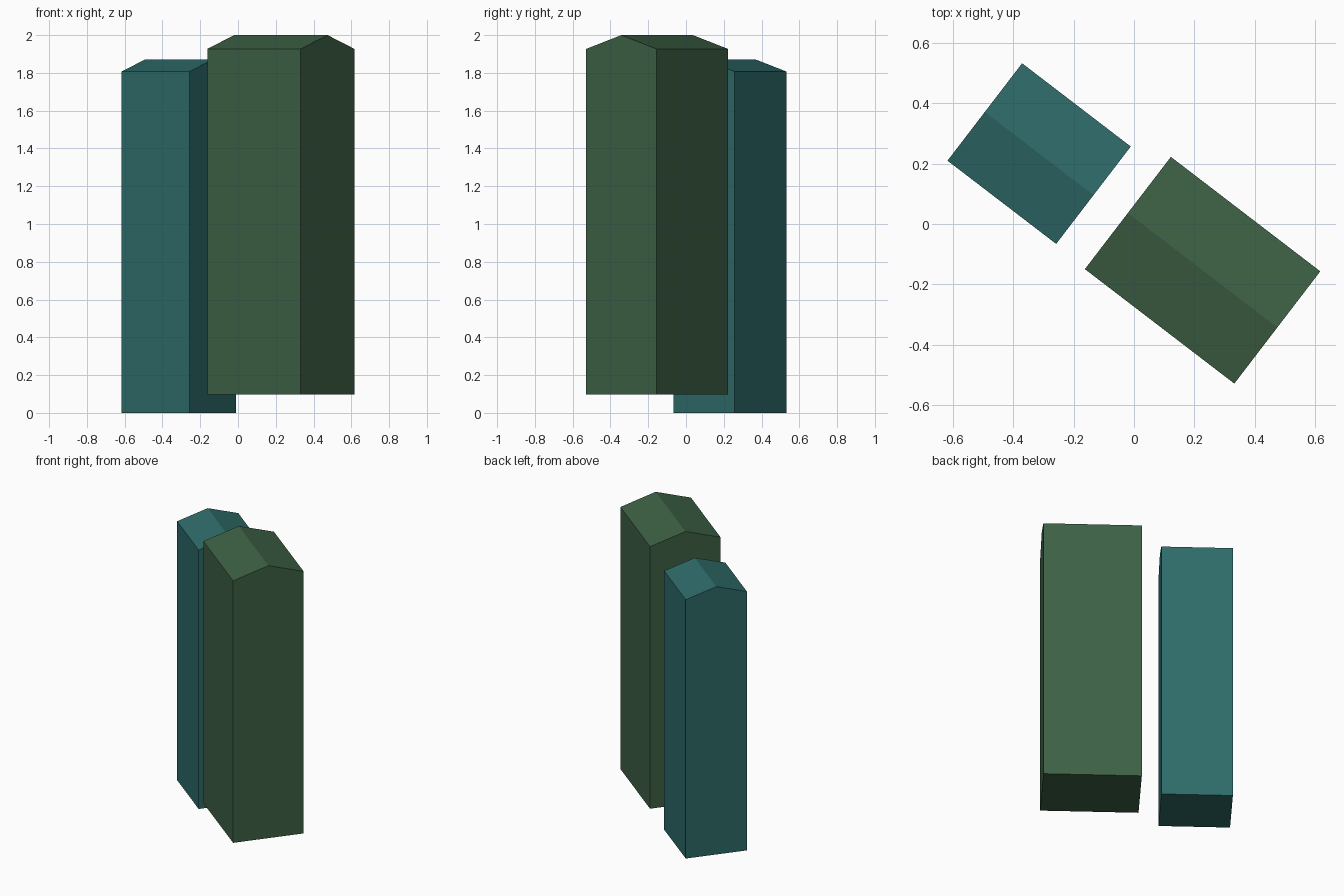
import bpy, bmesh
from math import radians
from mathutils import Matrix

if "Cube" in bpy.data.objects:
    bpy.data.objects.remove(bpy.data.objects["Cube"])


def gabled_block(name, center, length, depth, base, eave, ridge, color):
    # Gable profile in the local YZ plane, extruded along local X
    h = depth / 2
    profile = [(-h, base), (h, base), (h, eave), (0, ridge), (-h, eave)]
    bm = bmesh.new()
    face = bm.faces.new([bm.verts.new((-length / 2, y, z)) for y, z in profile])
    ext = bmesh.ops.extrude_face_region(bm, geom=[face], use_keep_orig=True)
    verts = [v for v in ext["geom"] if isinstance(v, bmesh.types.BMVert)]
    bmesh.ops.translate(bm, verts=verts, vec=(length, 0, 0))
    bm.transform(Matrix.Translation((*center, 0)) @ Matrix.Rotation(radians(-37.45), 4, 'Z'))
    bmesh.ops.recalc_face_normals(bm, faces=bm.faces)
    mesh = bpy.data.meshes.new(name)
    bm.to_mesh(mesh)
    bm.free()
    mat = bpy.data.materials.new(name + "_paint")
    mat.diffuse_color = color
    mat.use_nodes = True
    mat.node_tree.nodes["Principled BSDF"].inputs["Base Color"].default_value = mat.diffuse_color
    mesh.materials.append(mat)
    obj = bpy.data.objects.new(name, mesh)
    bpy.context.collection.objects.link(obj)
    return obj


# Larger, slightly raised green block
gabled_block("green_block", (0.227, -0.153), 0.623, 0.468, 0.098, 1.927, 2.0,
             (0.047, 0.119, 0.059, 1))
# Smaller teal block standing on the ground
gabled_block("teal_block", (-0.314, 0.233), 0.453, 0.406, 0.0, 1.807, 1.87,
             (0.027, 0.147, 0.14, 1))
